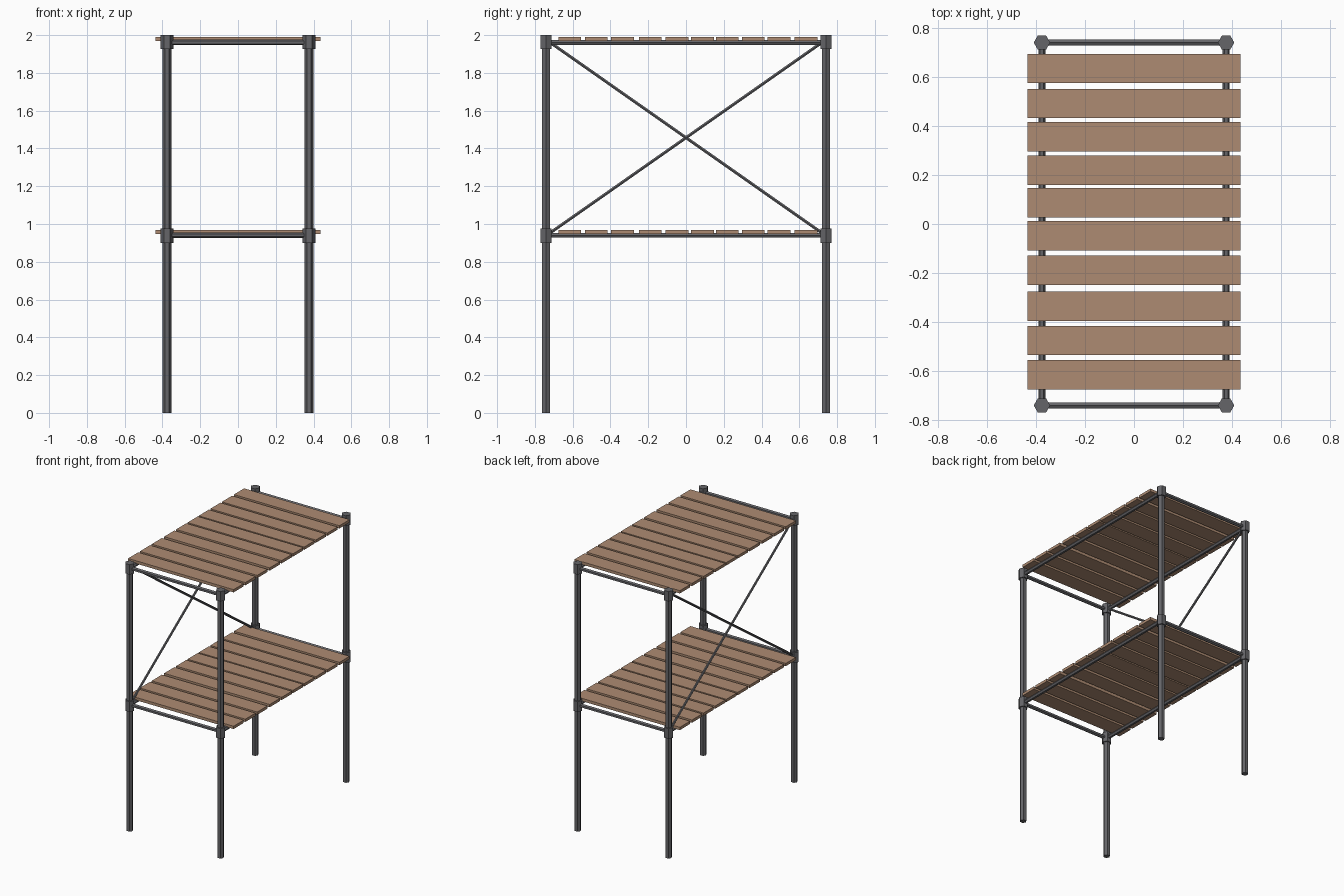
import bpy, bmesh, math
from mathutils import Vector

if "Cube" in bpy.data.objects:
    bpy.data.objects.remove(bpy.data.objects["Cube"])

PX, PY = 0.376, 0.741           # post centre offsets


def material(name, col):
    m = bpy.data.materials.new(name)
    m.diffuse_color = (*col, 1)
    m.use_nodes = True
    m.node_tree.nodes["Principled BSDF"].inputs["Base Color"].default_value = m.diffuse_color
    return m


steel = material("steel", (0.13, 0.13, 0.14))
wood = material("wood", (0.42, 0.26, 0.17))


def finish(name, bm, mat):
    bmesh.ops.recalc_face_normals(bm, faces=bm.faces)
    me = bpy.data.meshes.new(name)
    bm.to_mesh(me)
    bm.free()
    me.materials.append(mat)
    ob = bpy.data.objects.new(name, me)
    bpy.context.collection.objects.link(ob)


def hex_bar(name, a, b, r, corner):
    """Six-sided bar from a to b, with one edge pointing along corner."""
    a, b, u = Vector(a), Vector(b), Vector(corner)
    v = (b - a).normalized().cross(u)
    bm = bmesh.new()
    rings = []
    for p in (a, b):
        rings.append([bm.verts.new(p + r * (math.cos(k * math.pi / 3) * u + math.sin(k * math.pi / 3) * v))
                      for k in range(6)])
    for k in range(6):
        j = (k + 1) % 6
        bm.faces.new((rings[0][k], rings[0][j], rings[1][j], rings[1][k]))
    bm.faces.new(rings[0])
    bm.faces.new(rings[1])
    finish(name, bm, steel)


def box(name, centre, size):
    bm = bmesh.new()
    bmesh.ops.create_cube(bm, size=1)
    bmesh.ops.scale(bm, vec=size, verts=bm.verts)
    bmesh.ops.translate(bm, vec=centre, verts=bm.verts)
    finish(name, bm, wood)


X, Z = (1, 0, 0), (0, 0, 1)

# posts with joint collars
for sx in (-1, 1):
    for sy in (-1, 1):
        x, y = sx * PX, sy * PY
        hex_bar("post", (x, y, 0), (x, y, 1.99), 0.0235, X)
        for z0, z1 in ((0.90, 0.976), (1.926, 2.0)):
            hex_bar("collar", (x, y, z0), (x, y, z1), 0.0335, X)

# shelves: rails and loosely spaced planks
PLANKS = (0.635, 0.492, 0.356, 0.219, 0.087, -0.048, -0.189, -0.336, -0.476, -0.615)
for level, rz in (("lower", 0.94), ("upper", 1.961)):
    for s in (-1, 1):
        hex_bar(level + "_end_rail", (-PX, s * PY, rz), (PX, s * PY, rz), 0.0145, Z)
        hex_bar(level + "_side_rail", (s * PX, -PY, rz), (s * PX, PY, rz), 0.0145, X)
    for y in PLANKS:
        box(level + "_plank", (0, y, rz + 0.0185), (0.872, 0.12, 0.021))

# crossed braces on the left side
for s in (-1, 1):
    hex_bar("cross_brace", (-PX, -s * 0.735, 0.942), (-PX, s * 0.735, 1.972), 0.009, X)
